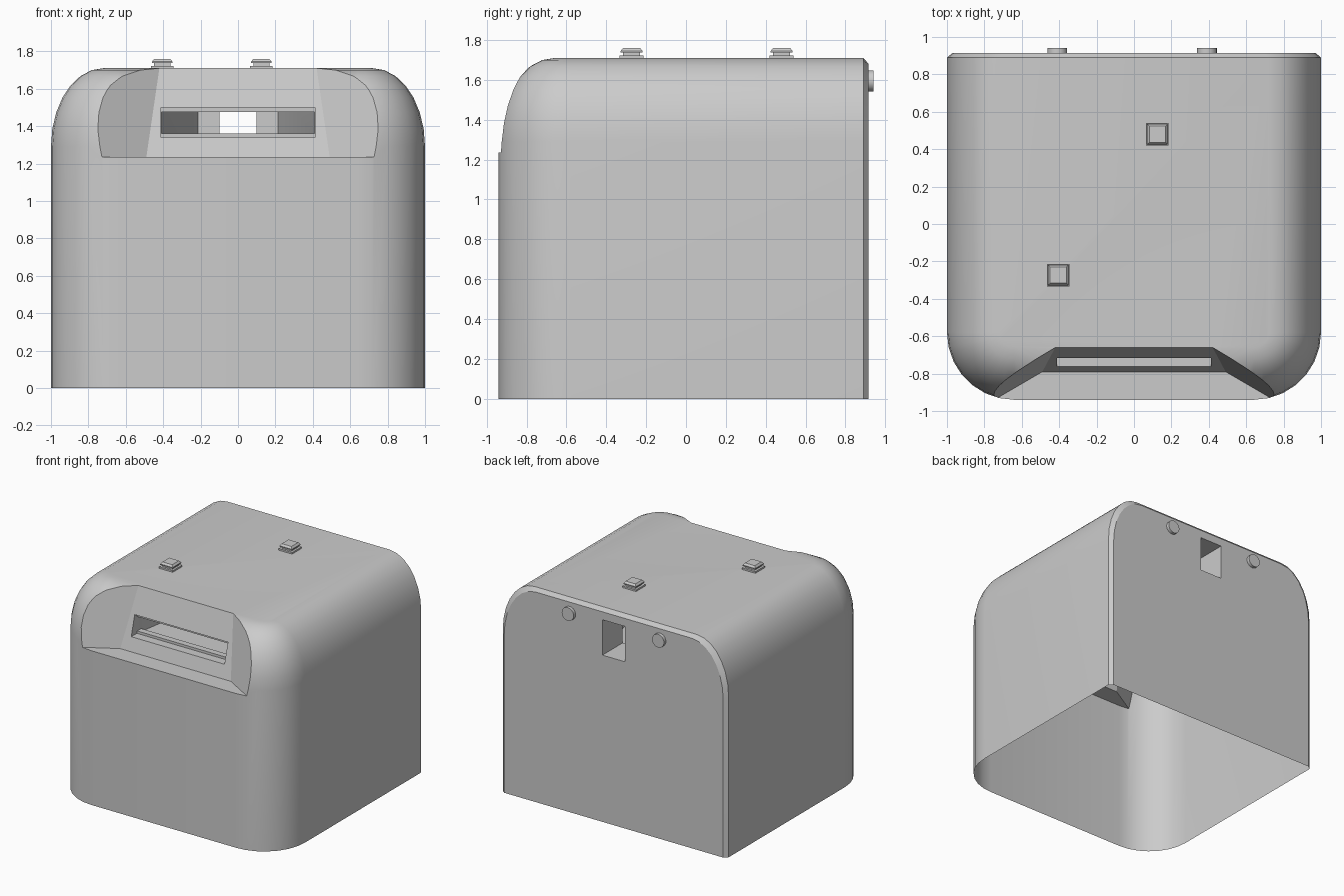
import bpy, bmesh
from math import sin, cos, pi, radians

if "Cube" in bpy.data.objects:
    bpy.data.objects.remove(bpy.data.objects["Cube"])

TOP, FRONT, BACK = 1.71, -0.94, 0.915


def make(name, bm, smooth=False):
    bmesh.ops.recalc_face_normals(bm, faces=bm.faces[:])
    me = bpy.data.meshes.new(name)
    bm.to_mesh(me)
    bm.free()
    ob = bpy.data.objects.new(name, me)
    bpy.context.collection.objects.link(ob)
    if smooth:
        smooth_by_angle(ob)
    return ob


def activate(ob):
    bpy.ops.object.select_all(action='DESELECT')
    ob.select_set(True)
    bpy.context.view_layer.objects.active = ob


def smooth_by_angle(ob):
    activate(ob)
    bpy.ops.object.shade_smooth_by_angle(angle=radians(25))


def loft(rings):
    """Closed solid from a stack of equal rings."""
    bm = bmesh.new()
    vs = [[bm.verts.new(p) for p in r] for r in rings]
    n = len(vs[0])
    for a, b in zip(vs, vs[1:]):
        for i in range(n):
            bm.faces.new((a[i], a[(i + 1) % n], b[(i + 1) % n], b[i]))
    bm.faces.new(vs[0])
    bm.faces.new(vs[-1])
    return bm


def cut(target, cutter):
    cutter.hide_render = True
    activate(target)
    mod = target.modifiers.new("cut", 'BOOLEAN')
    mod.operation, mod.solver, mod.object = 'DIFFERENCE', 'EXACT', cutter
    bpy.ops.object.modifier_apply(modifier=mod.name)
    bpy.data.objects.remove(cutter)


# Body: rounded front, sides and top, flat back with a thin chamfer
SEG, RAD, DROP, IN = 7, 0.36, 0.42, 0.28


def body_row(d, z):
    r = RAD - d
    cx, cy = 1 - RAD, FRONT + RAD
    arc = [(cx + r * cos(t), cy - r * sin(t))
           for t in (pi / 2 * i / SEG for i in range(SEG + 1))]
    zb = z * (TOP - 0.028) / TOP
    half = [(1 - d - 0.03, BACK, zb), (1 - d, 0.89, z)] + [(x, y, z) for x, y in arc]
    return half + [(-x, y, zz) for x, y, zz in reversed(half)]


rows = [body_row(0, 0)]
for i in range(SEG + 1):
    t = pi / 2 * i / SEG
    rows.append(body_row(IN * (1 - cos(t)), TOP - DROP + DROP * sin(t)))

bm = bmesh.new()
vs = [[bm.verts.new(p) for p in r] for r in rows]
for a, b in zip(vs, vs[1:]):
    for i in range(len(a) - 1):
        bm.faces.new((a[i], a[i + 1], b[i + 1], b[i]))
last = vs[-1]
bm.faces.new(last[1:-1])
bm.faces.new((last[0], last[1], last[-2], last[-1]))
bm.faces.new([r[0] for r in vs] + [r[-1] for r in reversed(vs)])
bm.faces.new(vs[0])
body = make("body_shell", bm)

# Front recess with slanted back and side walls
recess = loft([
    [(-0.97, -1.07, 1.235), (0.97, -1.07, 1.235), (0.49, -0.79, 1.235), (-0.49, -0.79, 1.235)],
    [(-1.105, -1.014, 1.95), (1.105, -1.014, 1.95), (0.385, -0.594, 1.95), (-0.385, -0.594, 1.95)]])
cut(body, make("recess_cutter", recess))

# Slot, tapering chamber and rear opening: (y, half width, bottom, top)
sections = [(-0.85, 0.413, 1.34, 1.50), (-0.69, 0.413, 1.34, 1.50),
            (-0.69, 0.41, 1.36, 1.475), (-0.64, 0.41, 1.36, 1.475),
            (-0.62, 0.415, 1.33, 1.60), (0.66, 0.215, 1.33, 1.62),
            (0.66, 0.10, 1.335, 1.618), (1.0, 0.10, 1.335, 1.618)]
tunnel = loft([[(-w, y, a), (w, y, a), (w, y, b), (-w, y, b)] for y, w, a, b in sections])
cut(body, make("slot_cutter", tunnel))

# Open the underside
bm = bmesh.new()
bm.from_mesh(body.data)
under = [f for f in bm.faces if all(v.co.z < 0.001 for v in f.verts)]
bmesh.ops.delete(bm, geom=under, context='FACES')
bm.to_mesh(body.data)
bm.free()
smooth_by_angle(body)

# Square top buttons: plate, neck and bevelled cap
for name, x, y in (("top_button_front", -0.405, -0.273), ("top_button_rear", 0.125, 0.48)):
    prof = [(0.06, TOP - 0.01), (0.06, 1.723), (0.043, 1.723), (0.043, 1.738),
            (0.055, 1.738), (0.055, 1.745), (0.043, 1.76)]
    make(name, loft([[(x - h, y - h, z), (x + h, y - h, z), (x + h, y + h, z), (x - h, y + h, z)]
                     for h, z in prof]))

# Round studs on the back
for name, x in (("back_stud_left", -0.41), ("back_stud_right", 0.39)):
    ring = [(x + 0.053 * cos(2 * pi * i / 20), 1.595 + 0.053 * sin(2 * pi * i / 20)) for i in range(20)]
    make(name, loft([[(px, y, pz) for px, pz in ring] for y in (0.90, 0.94)]), True)
